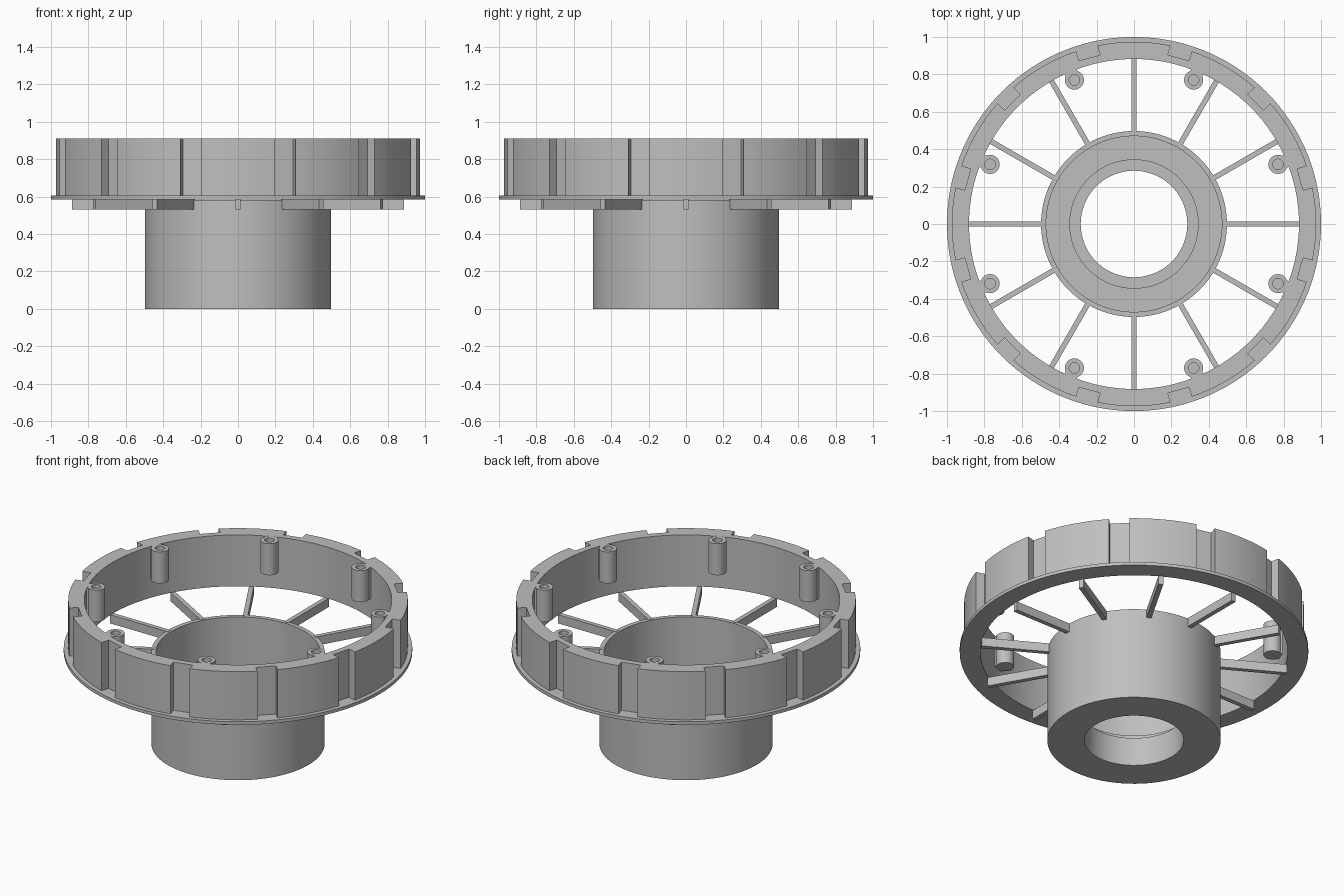
import bpy
import bmesh
from math import cos, sin, radians, pi
from mathutils import Matrix

if "Cube" in bpy.data.objects:
    bpy.data.objects.remove(bpy.data.objects["Cube"], do_unlink=True)

GREY = bpy.data.materials.new("plain grey")
GREY.use_nodes = True
colour = (0.52, 0.52, 0.52, 1)
GREY.diffuse_color = colour
GREY.node_tree.nodes["Principled BSDF"].inputs["Base Color"].default_value = colour


def finish(bm, name):
    bmesh.ops.recalc_face_normals(bm, faces=bm.faces)
    mesh = bpy.data.meshes.new(name)
    bm.to_mesh(mesh)
    bm.free()
    mesh.materials.append(GREY)
    obj = bpy.data.objects.new(name, mesh)
    bpy.context.collection.objects.link(obj)
    return obj


def select(obj):
    bpy.ops.object.select_all(action="DESELECT")
    obj.select_set(True)
    bpy.context.view_layer.objects.active = obj


def smooth(obj):
    select(obj)
    bpy.ops.object.shade_smooth_by_angle(angle=radians(20))


def lathe(bm, profile, steps, centre=(0, 0), closed=True):
    """Revolve a radius/height profile around a vertical axis."""
    rings = []
    for i in range(steps):
        a = 2 * pi * i / steps
        rings.append([bm.verts.new((centre[0] + r * cos(a), centre[1] + r * sin(a), z))
                      for r, z in profile])
    count = len(profile) if closed else len(profile) - 1
    for i, ring in enumerate(rings):
        following = rings[(i + 1) % steps]
        for j in range(count):
            k = (j + 1) % len(profile)
            bm.faces.new((ring[j], following[j], following[k], ring[k]))
    bmesh.ops.remove_doubles(bm, verts=bm.verts, dist=0.0001)


def radial_box(bm, angle, r0, r1, width, z0, z1):
    """Box lying along a radius at the given angle."""
    matrix = (Matrix.Rotation(radians(angle), 4, "Z")
              @ Matrix.Translation(((r0 + r1) / 2, 0, (z0 + z1) / 2))
              @ Matrix.Diagonal((r1 - r0, width, z1 - z0, 1)))
    bmesh.ops.create_cube(bm, size=1, matrix=matrix)


FLOOR, LIP, TOP = 0.585, 0.605, 0.91
INNER = 0.882

# Stepped cup-shaped hub with a through bore
bm = bmesh.new()
lathe(bm, [(0.285, 0), (0.497, 0), (0.497, FLOOR - 0.002), (0.47, FLOOR - 0.002),
           (0.47, 0.23), (0.343, 0.23), (0.343, 0.18), (0.285, 0.18)], 96)
smooth(finish(bm, "hub"))

# Outer wall with its flange
bm = bmesh.new()
lathe(bm, [(INNER, FLOOR), (1, FLOOR), (1, LIP), (0.974, LIP),
           (0.974, TOP), (INNER, TOP)], 120)
rim = finish(bm, "rim")

# Twelve notches cut in the outside of the wall
bm = bmesh.new()
for i in range(12):
    radial_box(bm, 15 + 30 * i, 0.92, 1.1, 0.118, LIP, 1)
cutter = finish(bm, "notch_cutter")
cutter.hide_render = True
cut = rim.modifiers.new("notches", "BOOLEAN")
cut.operation = "DIFFERENCE"
cut.solver = "EXACT"
cut.object = cutter
select(rim)
bpy.ops.object.modifier_apply(modifier=cut.name)
bpy.data.objects.remove(cutter, do_unlink=True)
smooth(rim)

# Flat spokes between hub and rim
bm = bmesh.new()
for i in range(12):
    radial_box(bm, 30 * i, 0.483, 0.888, 0.028, 0.53, FLOOR)
finish(bm, "spokes")

# Screw posts with blind holes, joined to the wall by short webs
for i in range(8):
    angle = 22.5 + 45 * i
    a = radians(angle)
    bm = bmesh.new()
    lathe(bm, [(0, 0.71), (0.051, 0.71), (0.051, TOP), (0.028, TOP),
               (0.028, 0.78), (0, 0.78)], 32,
          (0.833 * cos(a), 0.833 * sin(a)), closed=False)
    smooth(finish(bm, f"screw_post_{i + 1}"))
bm = bmesh.new()
for i in range(8):
    radial_box(bm, 22.5 + 45 * i, 0.868, 0.89, 0.07, 0.71, TOP - 0.001)
finish(bm, "post_webs")
